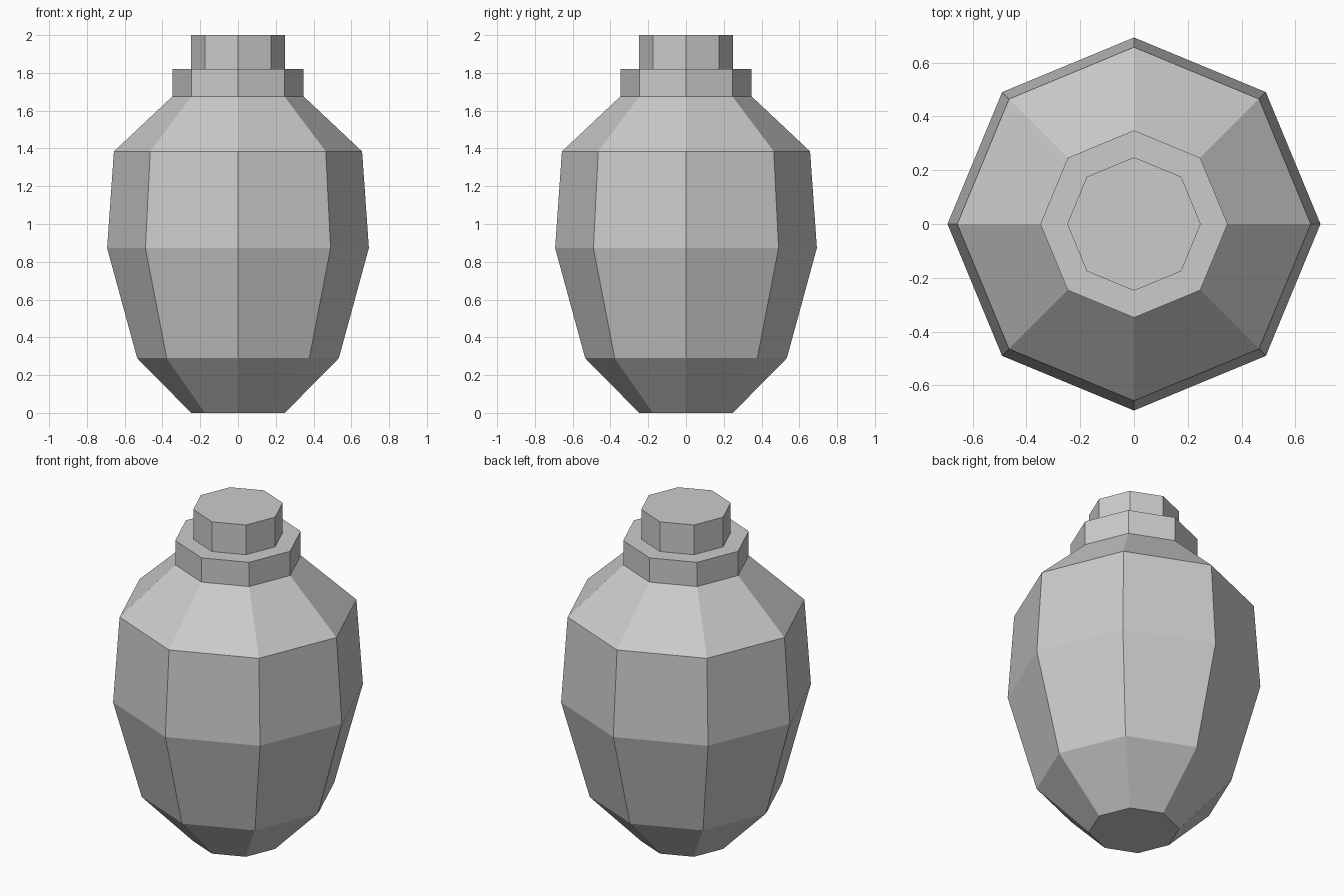
import bpy, bmesh
from math import cos, sin, pi

if "Cube" in bpy.data.objects:
    bpy.data.objects.remove(bpy.data.objects["Cube"])

SIDES = 8


def lathe(name, profile):
    """Closed faceted solid from (radius, height) rings, corners on the axes."""
    bm = bmesh.new()
    rings = [[bm.verts.new((r * cos(2 * pi * i / SIDES), r * sin(2 * pi * i / SIDES), z))
              for i in range(SIDES)] for r, z in profile]
    for low, high in zip(rings, rings[1:]):
        for i in range(SIDES):
            j = (i + 1) % SIDES
            bm.faces.new((low[i], low[j], high[j], high[i]))
    bm.faces.new(rings[0][::-1])
    bm.faces.new(rings[-1])
    mesh = bpy.data.meshes.new(name)
    bm.to_mesh(mesh)
    bm.free()
    obj = bpy.data.objects.new(name, mesh)
    bpy.context.collection.objects.link(obj)
    return obj


# Bulging body
lathe("body", [(0.248, 0), (0.534, 0.29), (0.693, 0.873), (0.657, 1.384), (0.348, 1.675)])
# Wide collar on the shoulder
lathe("collar", [(0.348, 1.675), (0.348, 1.821)])
# Narrow cap on top
lathe("cap", [(0.248, 1.821), (0.248, 2.0)])
